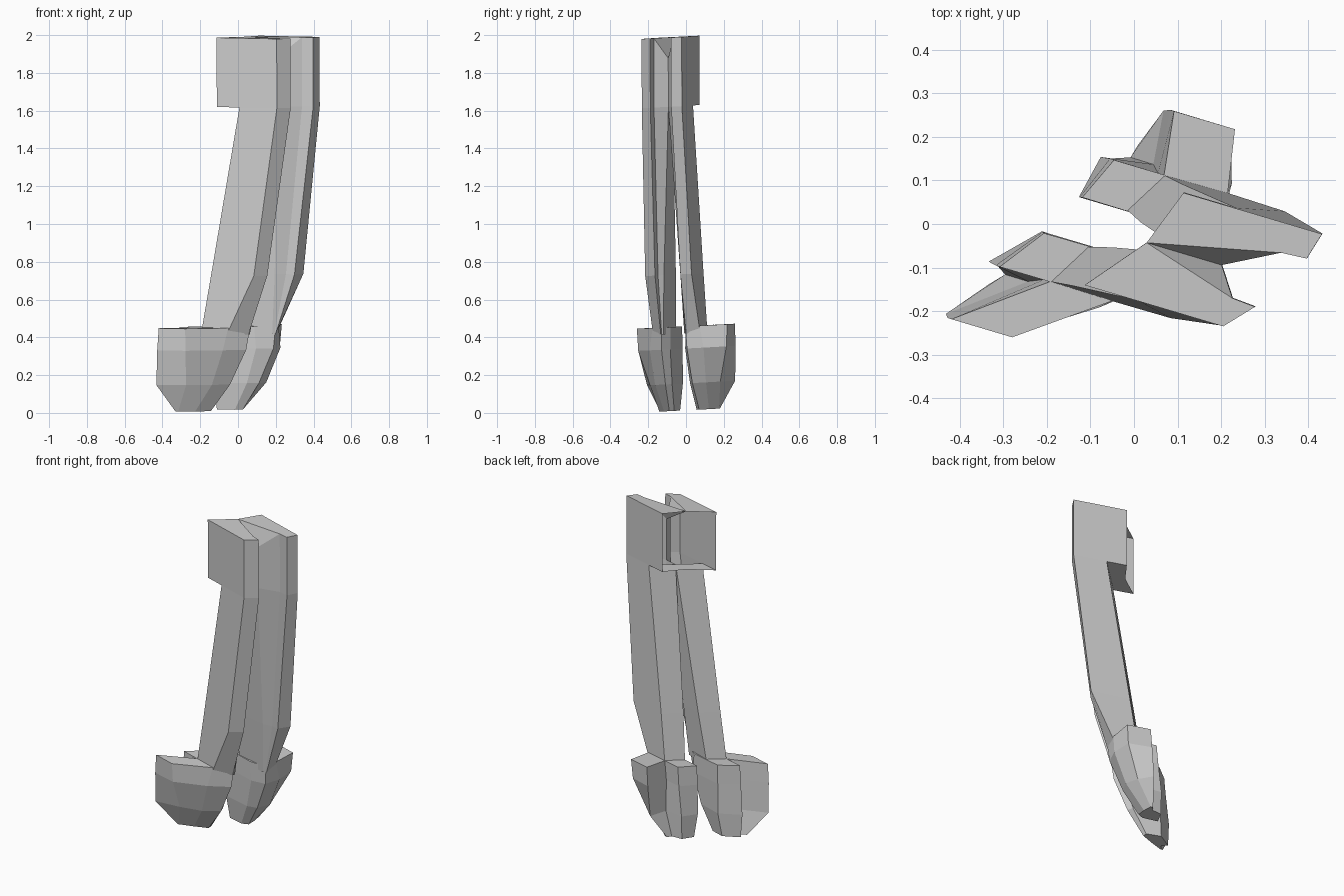
import bpy, bmesh
from mathutils import Vector

if "Cube" in bpy.data.objects:
    bpy.data.objects.remove(bpy.data.objects["Cube"])

# Skewed body frame: a = forward, b = sideways from the centre, z = up
O = Vector((-0.0094, -0.0316, 0))
U = Vector((0.958, -0.285, -0.02))
N = Vector((0.847, 0.791, 0.04))
LEAN = Vector((0.006, 0.006, 0))


def place(a, b, z, side):
    return O + U * a + N * (b * side) + LEAN * (1 - z / 2) + Vector((0, 0, z))


def loft(bm, side, sections, top=True, bottom=True, skip=()):
    """Join equal-length (a, b) outlines stacked by z; skip leaves chosen sides open."""
    rings = [[bm.verts.new(place(a, b, z, side)) for a, b in pts] for z, pts in sections]
    n = len(rings[0])
    for r in range(len(rings) - 1):
        pa, pb = sections[r][1], sections[r + 1][1]
        for i in range(n):
            j = (i + 1) % n
            # faces lying on the centre plane are inside the model
            if i in skip or max(pa[i][1], pa[j][1], pb[i][1], pb[j][1]) < 1e-6:
                continue
            bm.faces.new((rings[r][i], rings[r][j], rings[r + 1][j], rings[r + 1][i]))
    if top:
        bm.faces.new(rings[0])
    if bottom:
        bm.faces.new(list(reversed(rings[-1])))
    return rings


def finish(bm, name):
    bmesh.ops.recalc_face_normals(bm, faces=bm.faces[:])
    me = bpy.data.meshes.new(name)
    bm.to_mesh(me)
    bm.free()
    bpy.context.collection.objects.link(bpy.data.objects.new(name, me))


# Hip block outline, grooved at the front between the two sides, open at the back
BLOCK = [(.01, .134), (.342, .134), (.362, .07), (.304, .066), (.22, 0), (.04, 0)]

# Leg outlines from hip to ankle; the inner front edges merge at the ankle
LEG = [
    (1.625, [(.135, .134), (.342, .134), (.362, .07), (.304, .066), (.22, 0), (.135, 0)]),
    (.735, [(-.012, .148), (.23, .155), (.243, .085), (.2, .08), (.16, .055), (-.012, .037)]),
    (.42, [(-.063, .155), (.08, .157), (.138, .085), (.136, .08), (.132, .07), (-.063, .055)]),
]

# Foot outlines: flared outer lobe, heel notch, inner lobe, rounded front
FOOT = [
    (.457, [(-.166, .302), (-.06, .155), (-.18, .155), (-.165, .052),
            (.05, .05), (.142, .08), (.09, .158), (-.02, .302)]),
    (.34, [(-.175, .302), (-.075, .155), (-.19, .155), (-.17, .05),
           (.06, .05), (.125, .085), (.08, .18), (-.025, .295)]),
    (.155, [(-.186, .295), (-.1, .17), (-.21, .152), (-.172, .05),
            (0, .06), (.04, .09), (.01, .17), (-.075, .235)]),
    (.012, [(-.165, .2), (-.155, .17), (-.205, .147), (-.175, .07),
            (-.08, .075), (-.058, .1), (-.1, .15), (-.15, .2)]),
]

for label, side in (("left", -1), ("right", 1)):
    # hip block and leg
    bm = bmesh.new()
    block = loft(bm, side, [(1.992, BLOCK), (1.625, BLOCK)], top=False, bottom=False, skip=(5,))
    leg = loft(bm, side, LEG, top=False, bottom=False)
    t = block[0]
    t[4].co.z -= .11                       # groove starts below the top
    bm.faces.new((t[0], t[1], t[2], t[3], t[5]))
    bm.faces.new((t[3], t[4], t[5]))
    k, g = block[1], leg[0]
    bm.faces.new((k[0], g[0], g[5], k[5]))  # ledge under the block
    bmesh.ops.remove_doubles(bm, verts=bm.verts[:], dist=1e-5)
    finish(bm, "leg_" + label)
    # foot
    bm = bmesh.new()
    loft(bm, side, FOOT)
    finish(bm, "foot_" + label)
